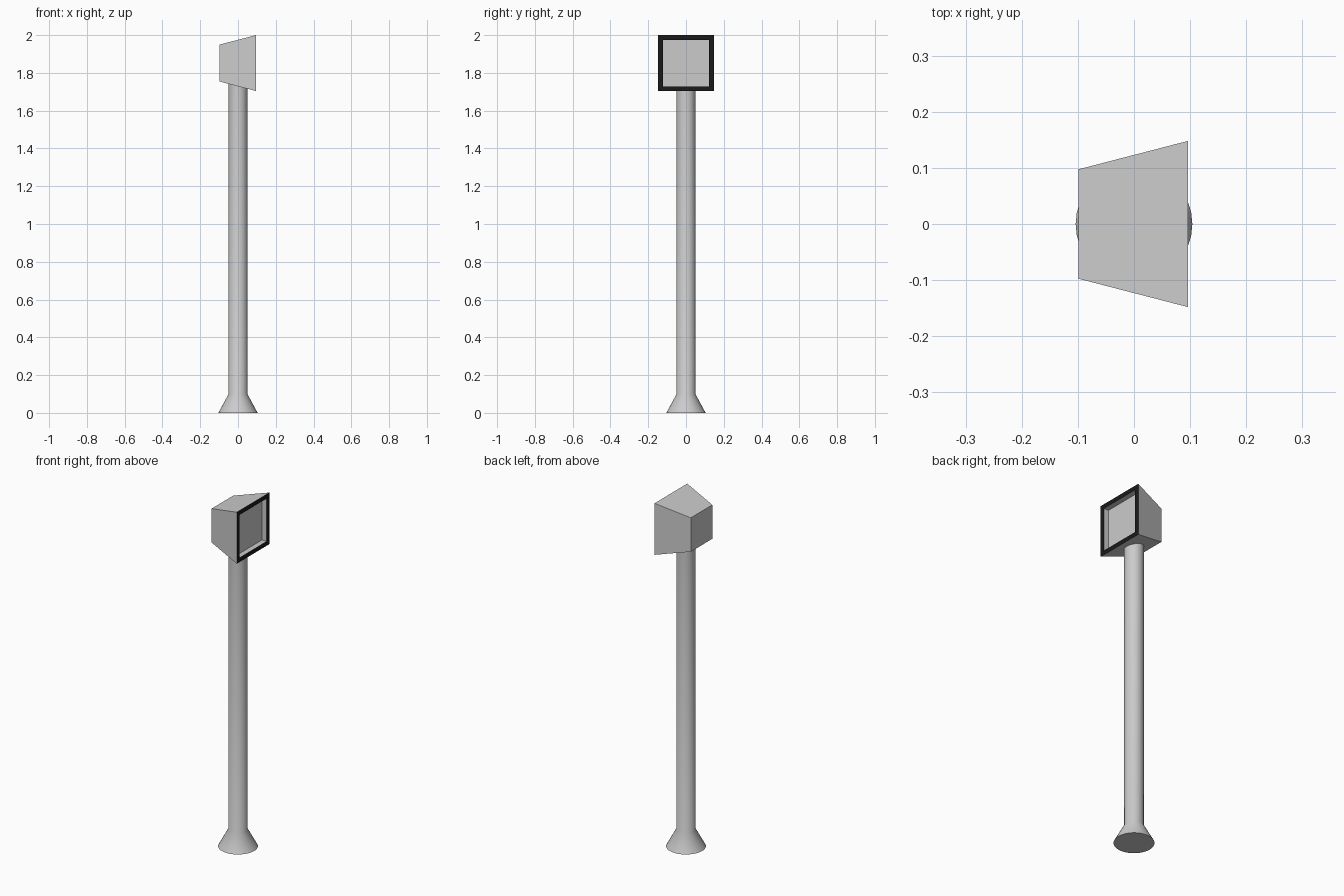
import bpy, bmesh, math
from mathutils import Vector

if "Cube" in bpy.data.objects:
    bpy.data.objects.remove(bpy.data.objects["Cube"])


def make_object(name, bm, materials=()):
    bmesh.ops.recalc_face_normals(bm, faces=bm.faces)
    mesh = bpy.data.meshes.new(name)
    bm.to_mesh(mesh)
    bm.free()
    for m in materials:
        mesh.materials.append(m)
    obj = bpy.data.objects.new(name, mesh)
    bpy.context.collection.objects.link(obj)
    return obj


def make_material(name, value):
    mat = bpy.data.materials.new(name)
    mat.diffuse_color = (value, value, value, 1)
    mat.use_nodes = True
    mat.node_tree.nodes["Principled BSDF"].inputs["Base Color"].default_value = mat.diffuse_color
    return mat


# Post with flared foot: a lathed profile of (radius, height)
bm = bmesh.new()
profile = [(0, 0), (0.104, 0), (0.05, 0.1), (0.05, 1.75), (0, 1.75)]
verts = [bm.verts.new((r, 0, z)) for r, z in profile]
edges = [bm.edges.new(pair) for pair in zip(verts, verts[1:])]
bmesh.ops.spin(bm, geom=verts + edges, cent=(0, 0, 0), axis=(0, 0, 1),
               angle=math.tau, steps=32, use_duplicate=False)
bmesh.ops.remove_doubles(bm, verts=bm.verts, dist=1e-4)
post = make_object("post", bm)
bpy.context.view_layer.objects.active = post
post.select_set(True)
bpy.ops.object.shade_smooth_by_angle(angle=math.radians(30))

# Tapered head: the wide end faces +x
bm = bmesh.new()
bmesh.ops.create_cube(bm, size=1)
for v in bm.verts:
    width = 0.296 if v.co.x > 0 else 0.195
    v.co = Vector((v.co.x * 0.195 - 0.0015, v.co.y * width, v.co.z * width + 1.852))
bm.normal_update()
screen = max(bm.faces, key=lambda f: f.calc_center_median().x)

# Dark rim around the wide end
rim = bmesh.ops.inset_region(bm, faces=[screen], thickness=0.025, use_even_offset=True)
for f in rim["faces"]:
    f.material_index = 1

# Recessed screen
recess = bmesh.ops.extrude_discrete_faces(bm, faces=[screen])["faces"][0]
bmesh.ops.translate(bm, verts=recess.verts, vec=(-0.03, 0, 0))
make_object("lamp_head", bm, [make_material("grey", 0.8), make_material("black", 0.01)])
